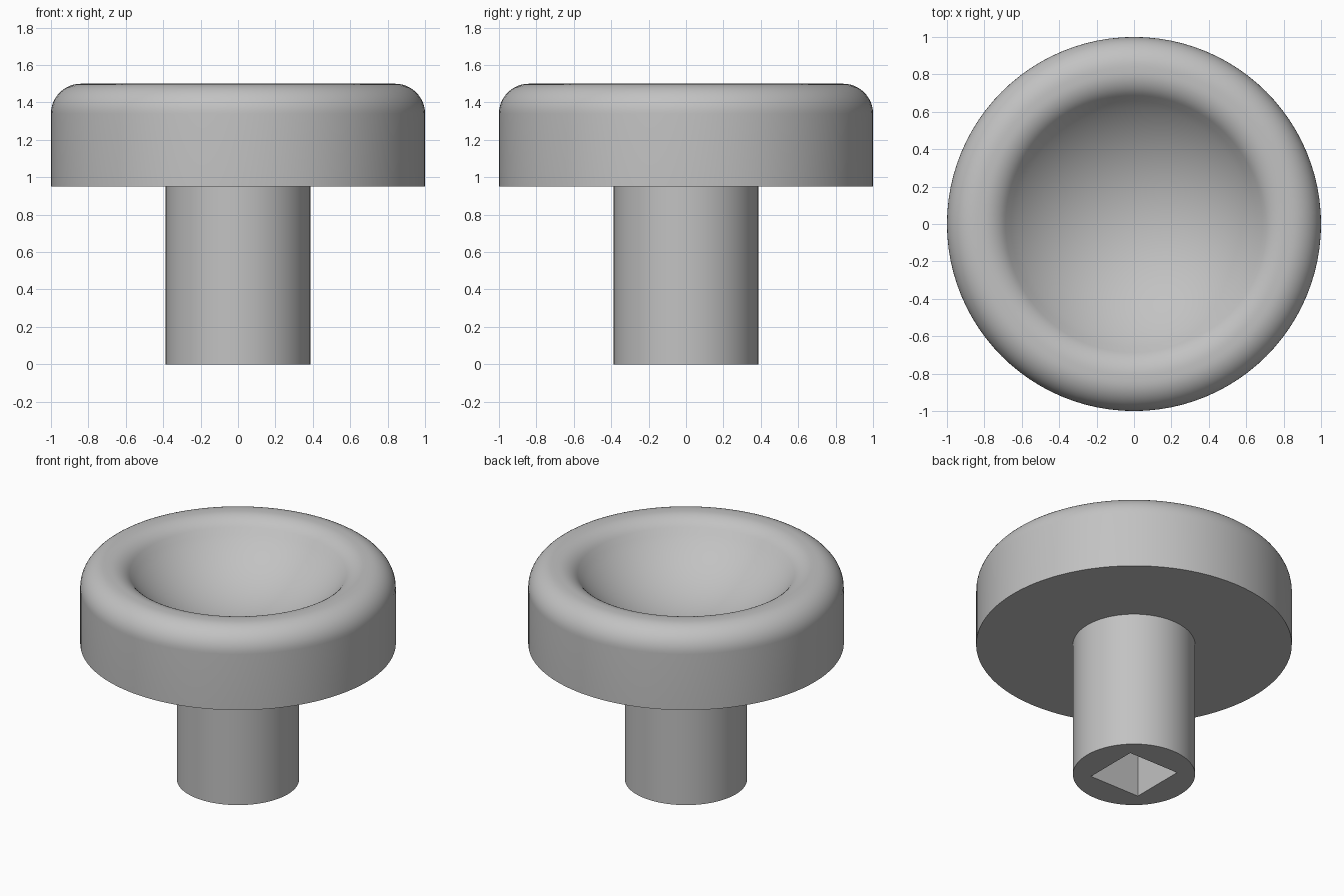
import bpy, bmesh, math
from mathutils import Matrix

if "Cube" in bpy.data.objects:
    bpy.data.objects.remove(bpy.data.objects["Cube"])

SEGMENTS = 96

grey = bpy.data.materials.new("light_grey")
grey.diffuse_color = (0.54, 0.54, 0.54, 1)
grey.use_nodes = True
grey.node_tree.nodes["Principled BSDF"].inputs["Base Color"].default_value = grey.diffuse_color


def finish(name, bm):
    bmesh.ops.remove_doubles(bm, verts=bm.verts, dist=1e-5)
    bmesh.ops.recalc_face_normals(bm, faces=bm.faces)
    mesh = bpy.data.meshes.new(name)
    bm.to_mesh(mesh)
    bm.free()
    mesh.materials.append(grey)
    obj = bpy.data.objects.new(name, mesh)
    bpy.context.collection.objects.link(obj)
    bpy.ops.object.select_all(action='DESELECT')
    obj.select_set(True)
    bpy.context.view_layer.objects.active = obj
    bpy.ops.object.shade_smooth_by_angle(angle=math.radians(30))
    return obj


def arc(cx, cz, radius, start, end, steps):
    """Points on an arc, angles in degrees from +x."""
    angles = [math.radians(start + (end - start) * i / steps) for i in range(steps + 1)]
    return [(cx + radius * math.cos(a), cz + radius * math.sin(a)) for a in angles]


# Knob head: straight wall, rounded rim and a spherical dish, revolved
LIP, SLOPE, DISH_R = 0.16, 50, 0.9
rim_x, rim_z = 0.81, 1.5 - LIP
inner = arc(rim_x, rim_z, LIP, 90, 90 + SLOPE, 8)
dish_cz = inner[-1][1] + DISH_R * math.cos(math.radians(SLOPE))
dish = arc(0, dish_cz, DISH_R, SLOPE - 90, -90, 16)
profile = [(0, 0.95), (1, 0.95)] + arc(0.84, rim_z, LIP, 0, 90, 12) + inner + dish[1:]

bm = bmesh.new()
verts = [bm.verts.new((x, 0, z)) for x, z in profile]
edges = [bm.edges.new(pair) for pair in zip(verts, verts[1:])]
bmesh.ops.spin(bm, geom=verts + edges, cent=(0, 0, 0), axis=(0, 0, 1),
               angle=math.tau, steps=SEGMENTS, use_duplicate=False)
finish("knob_head", bm)

# Stem: cylinder with a square socket in its lower end
STEM_R, SOCKET, DEPTH = 0.387, 0.387, 0.75


def ring(bm, count, radius, z, turn=0.0):
    pts = [bm.verts.new((radius * math.cos(turn + math.tau * i / count),
                         radius * math.sin(turn + math.tau * i / count), z))
           for i in range(count)]
    return pts, [bm.edges.new((pts[i], pts[(i + 1) % count])) for i in range(count)]


bm = bmesh.new()
half_diagonal = SOCKET / math.sqrt(2)
low, low_edges = ring(bm, SEGMENTS, STEM_R, 0)
high, high_edges = ring(bm, SEGMENTS, STEM_R, 0.95)
mouth, mouth_edges = ring(bm, 4, half_diagonal, 0, math.pi / 4)
floor, floor_edges = ring(bm, 4, half_diagonal, DEPTH, math.pi / 4)
for a, b in ((low, high), (mouth, floor)):
    for i in range(len(a)):
        j = (i + 1) % len(a)
        bm.faces.new((a[i], a[j], b[j], b[i]))
bm.faces.new(high)
bm.faces.new(floor)
bmesh.ops.triangle_fill(bm, edges=low_edges + mouth_edges, use_beauty=True,
                        normal=(0, 0, -1))
finish("stem", bm)
